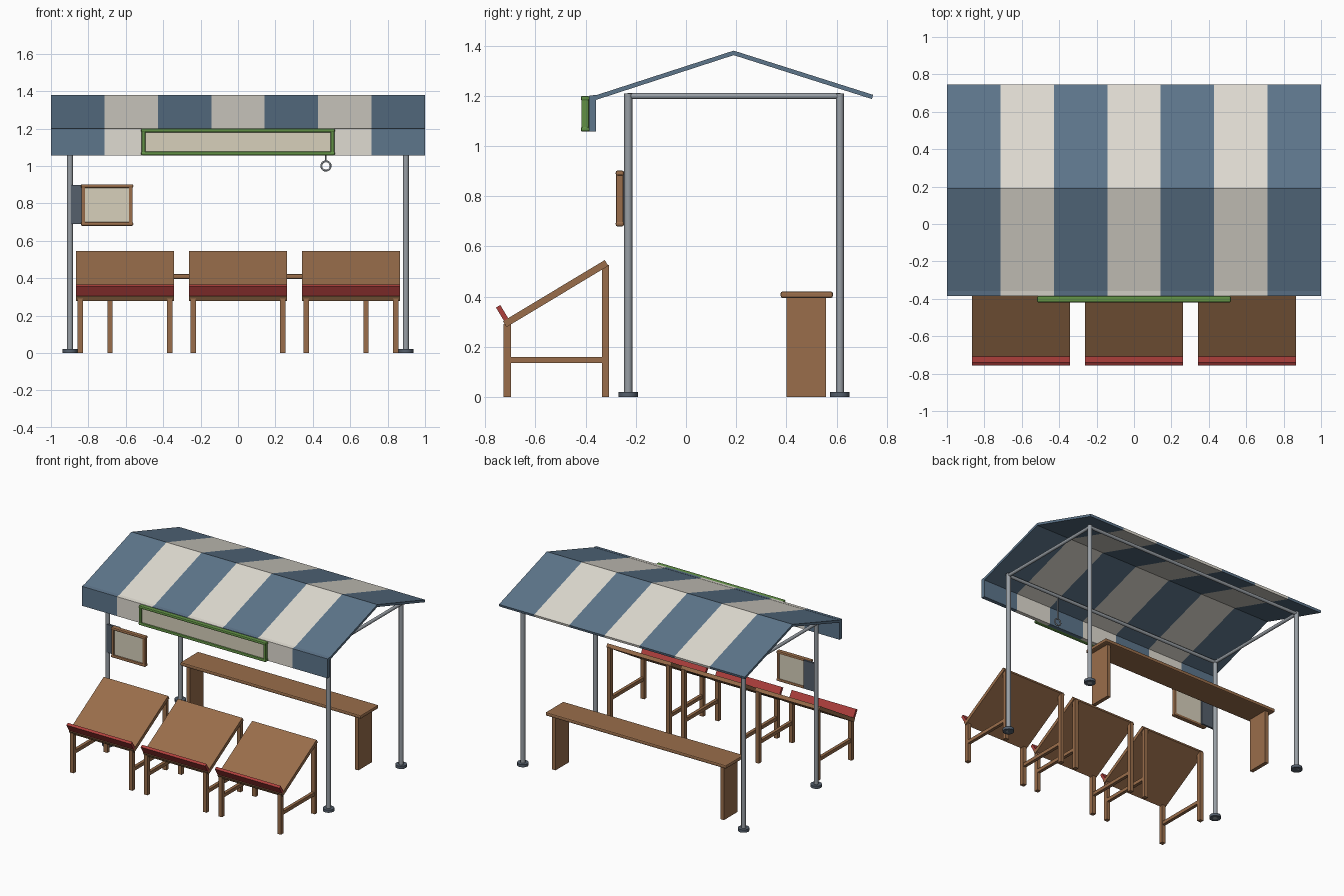
import bpy, bmesh, math
from mathutils import Vector

if "Cube" in bpy.data.objects:
    bpy.data.objects.remove(bpy.data.objects["Cube"])


def mat(name, r, g, b):
    m = bpy.data.materials.new(name)
    m.diffuse_color = (r, g, b, 1)
    m.use_nodes = True
    m.node_tree.nodes["Principled BSDF"].inputs["Base Color"].default_value = m.diffuse_color
    return m


BLUE = mat("blue_cloth", 0.11, 0.18, 0.26)
CREAM = mat("cream_cloth", 0.74, 0.71, 0.64)
WOOD = mat("wood", 0.32, 0.155, 0.07)
RED = mat("red_paint", 0.42, 0.05, 0.045)
GREEN = mat("green_paint", 0.12, 0.28, 0.06)
PANEL = mat("panel_cream", 0.68, 0.63, 0.50)
SLATE = mat("slate", 0.09, 0.115, 0.15)
METAL = mat("metal", 0.32, 0.35, 0.38)


def finish(name, bm, mats):
    bmesh.ops.recalc_face_normals(bm, faces=bm.faces)
    me = bpy.data.meshes.new(name)
    bm.to_mesh(me)
    bm.free()
    for m in mats:
        me.materials.append(m)
    ob = bpy.data.objects.new(name, me)
    bpy.context.collection.objects.link(ob)
    return ob


def box(name, x, y, z, m, bevel=0.0, segs=2):
    """Box from (min, max) ranges, optionally with rounded edges."""
    bm = bmesh.new()
    bmesh.ops.create_cube(bm, size=1)
    for v in bm.verts:
        v.co = [(a + b) / 2 + c * (b - a) for (a, b), c in zip((x, y, z), v.co)]
    if bevel:
        bmesh.ops.bevel(bm, geom=bm.edges[:], offset=bevel, segments=segs,
                        affect='EDGES', profile=0.5)
    return finish(name, bm, [m])


def rod(name, a, b, r, m, sides=12):
    """Round bar between two points."""
    a, b = Vector(a), Vector(b)
    bm = bmesh.new()
    bmesh.ops.create_cone(bm, cap_ends=True, segments=sides, radius1=r, radius2=r,
                          depth=(b - a).length)
    rot = (b - a).to_track_quat('Z', 'Y').to_matrix()
    for v in bm.verts:
        v.co = rot @ v.co + (a + b) / 2
    for f in bm.faces:
        f.smooth = len(f.verts) == 4
    ob = finish(name, bm, [m])
    for e in ob.data.edges:
        va, vb = (ob.data.vertices[i].co for i in e.vertices)
        e.use_edge_sharp = abs((va - vb).dot((b - a).normalized())) < 1e-5
    return ob


def extrude(name, profile, xs, mats):
    """Extrude a (y, z) outline along x; each span takes alternating materials."""
    bm = bmesh.new()
    rings = [[bm.verts.new((x, y, z)) for y, z in profile] for x in xs]
    n = len(profile)
    for i in range(len(xs) - 1):
        for j in range(n):
            k = (j + 1) % n
            f = bm.faces.new((rings[i][j], rings[i][k], rings[i + 1][k], rings[i + 1][j]))
            f.material_index = i % len(mats)
    bm.faces.new(rings[0])
    bm.faces.new(rings[-1])
    return finish(name, bm, mats)


def framed_panel(name, x, y, z, m, w):
    """Flat panel with a rounded frame around it."""
    box(name + "_panel", (x[0] + w / 2, x[1] - w / 2), (y[0] + 0.012, y[1] - 0.006),
        (z[0] + w / 2, z[1] - w / 2), PANEL)
    for tag, a in (("bottom", z[0]), ("top", z[1] - w)):
        box(f"{name}_frame_{tag}", x, y, (a, a + w), m, 0.007)
    for tag, a in (("left", x[0] + 0.003), ("right", x[1] - w - 0.003)):
        box(f"{name}_frame_{tag}", (a, a + w), (y[0] + 0.002, y[1] - 0.002),
            (z[0] + 0.004, z[1] - 0.004), m, 0.005)


# striped canopy: gable roof and front valance
stripes = [-1 + 2 * i / 7 for i in range(8)]
extrude("canopy_roof", [(-0.375, 1.197), (0.19, 1.38), (0.745, 1.204), (0.741, 1.187),
                        (0.19, 1.362), (-0.370, 1.180)], stripes, [BLUE, CREAM])
extrude("canopy_valance", [(-0.386, 1.057), (-0.386, 1.20), (-0.358, 1.204), (-0.358, 1.057)],
        stripes, [BLUE, CREAM])

# poles with feet, and the top frame
PX, YF, YB, TOP = 0.898, -0.23, 0.613, 1.199
for sx, side in ((-1, "left"), (1, "right")):
    for y, end in ((YF, "front"), (YB, "back")):
        rod(f"{end}_{side}_pole", (sx * PX, y, 0), (sx * PX, y, 1.21), 0.016, METAL)
        rod(f"{end}_{side}_foot", (sx * PX, y, 0), (sx * PX, y, 0.02), 0.039, SLATE)
    rod(f"{side}_rail", (sx * PX, YF, TOP), (sx * PX, YB, TOP), 0.012, METAL)
for y, end in ((YF, "front"), (YB, "back")):
    rod(f"{end}_rail", (-PX, y, TOP), (PX, y, TOP), 0.012, METAL)

# hanging ring on the front rail
rod("ring_stem", (0.47, YF, 1.025), (0.47, YF, TOP), 0.004, METAL, 8)
bpy.ops.mesh.primitive_torus_add(location=(0.47, YF, 1.0), rotation=(math.pi / 2, 0, 0),
                                 major_radius=0.025, minor_radius=0.005,
                                 major_segments=20, minor_segments=8)
ring = bpy.context.object
ring.name = "hanging_ring"
ring.data.materials.append(METAL)
bpy.ops.object.shade_smooth()

# front sign, notice board and its bracket
framed_panel("sign", (-0.518, 0.518), (-0.419, -0.385), (1.057, 1.20), GREEN, 0.02)
framed_panel("notice_board", (-0.84, -0.56), (-0.28, -0.247), (0.68, 0.902), WOOD, 0.02)
box("notice_board_bracket", (-0.893, -0.79), (-0.25, -0.235), (0.69, 0.898), SLATE)

# three sloped display tables
for cx, tag in ((-0.604, "left"), (0, "middle"), (0.604, "right")):
    xs = (cx - 0.262, cx + 0.262)
    o = Vector((-0.715, 0.279))            # lower front corner of the slope
    u = Vector((0.857, 0.515))             # up the slope
    n = Vector((-0.515, 0.857))            # out of the slope

    def strip(a, b, c, d):
        return [tuple(o + u * s + n * t) for s, t in ((a, c), (b, c), (b, d), (a, d))]

    extrude(f"{tag}_table_top", strip(0, 0.473, 0, 0.027), xs, [WOOD])
    extrude(f"{tag}_table_lip", strip(0.004, 0.024, 0.022, 0.088), xs, [RED])
    for dx, side in ((-0.24, "left"), (0.24, "right")):
        lx = (cx + dx - 0.0145, cx + dx + 0.0145)
        box(f"{tag}_table_front_{side}_leg", lx, (-0.727, -0.698), (0, 0.292), WOOD)
        box(f"{tag}_table_rear_{side}_leg", lx, (-0.334, -0.306), (0, 0.526), WOOD)
        box(f"{tag}_table_{side}_stretcher", (lx[0] + 0.003, lx[1] - 0.003),
            (-0.70, -0.33), (0.135, 0.16), WOOD)

# bench at the back
box("bench_top", (-0.735, 0.735), (0.377, 0.585), (0.395, 0.421), WOOD, 0.008)
for sx, side in ((-1, "left"), (1, "right")):
    box(f"bench_{side}_leg", (sx * 0.685 - 0.014, sx * 0.685 + 0.014), (0.40, 0.558),
        (0, 0.40), WOOD)
